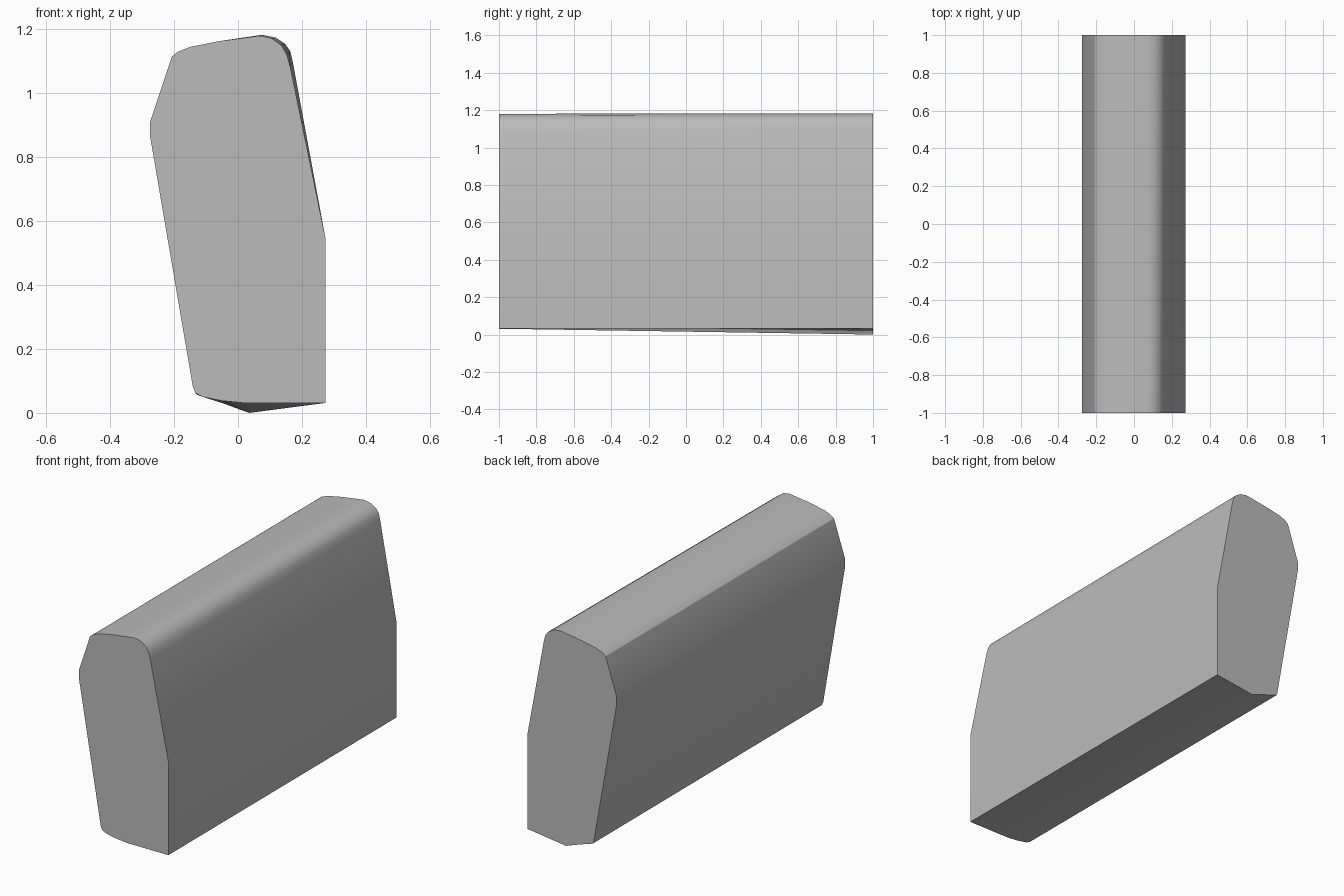
import bpy
import bmesh
import math

cube = bpy.data.objects.get("Cube")
if cube:
    bpy.data.objects.remove(cube, do_unlink=True)

# Single grey material
grey = bpy.data.materials.new("plain grey")
grey.use_nodes = True
colour = (0.5, 0.5, 0.5, 1)
grey.diffuse_color = colour
bsdf = next(n for n in grey.node_tree.nodes if n.type == "BSDF_PRINCIPLED")
bsdf.inputs["Base Color"].default_value = colour

# Outline shared by both ends: flat side, left shoulder and crown
side = [(0.273, 0.031), (0.273, 0.55)]
crown = [(-0.06, 1.163), (-0.15, 1.145), (-0.188, 1.13), (-0.207, 1.115),
         (-0.275, 0.91), (-0.275, 0.865)]

# Rounded right shoulder and lower edge differ slightly between the ends
front_shoulder = [(0.163, 1.085), (0.153, 1.12), (0.136, 1.15), (0.105, 1.172), (0.07, 1.18)]
back_shoulder = [(0.171, 1.10), (0.163, 1.132), (0.147, 1.155), (0.118, 1.174), (0.075, 1.183)]
front_base = [(-0.141, 0.08), (-0.133, 0.062), (-0.11, 0.05), (-0.05, 0.038), (0.02, 0.031)]
back_base = [(-0.134, 0.066), (-0.129, 0.057), (-0.11, 0.05), (-0.05, 0.031), (0.035, 0.0)]

front = side + front_shoulder + crown + front_base
back = side + back_shoulder + crown + back_base

# Loft the bar between the two end outlines
bm = bmesh.new()
rings = [[bm.verts.new((x, y, z)) for x, z in outline]
         for outline, y in ((front, -1), (back, 1))]
bm.faces.new(rings[0])
bm.faces.new(reversed(rings[1]))
count = len(front)
for i in range(count):
    j = (i + 1) % count
    bm.faces.new((rings[0][i], rings[1][i], rings[1][j], rings[0][j]))
bmesh.ops.recalc_face_normals(bm, faces=bm.faces)

mesh = bpy.data.meshes.new("tapered_bar")
bm.to_mesh(mesh)
bm.free()
mesh.materials.append(grey)
bar = bpy.data.objects.new("tapered_bar", mesh)
bpy.context.collection.objects.link(bar)

# Smooth the rounded edges and keep the corners crisp
bpy.ops.object.select_all(action="DESELECT")
bar.select_set(True)
bpy.context.view_layer.objects.active = bar
bpy.ops.object.shade_smooth_by_angle(angle=math.radians(30))
